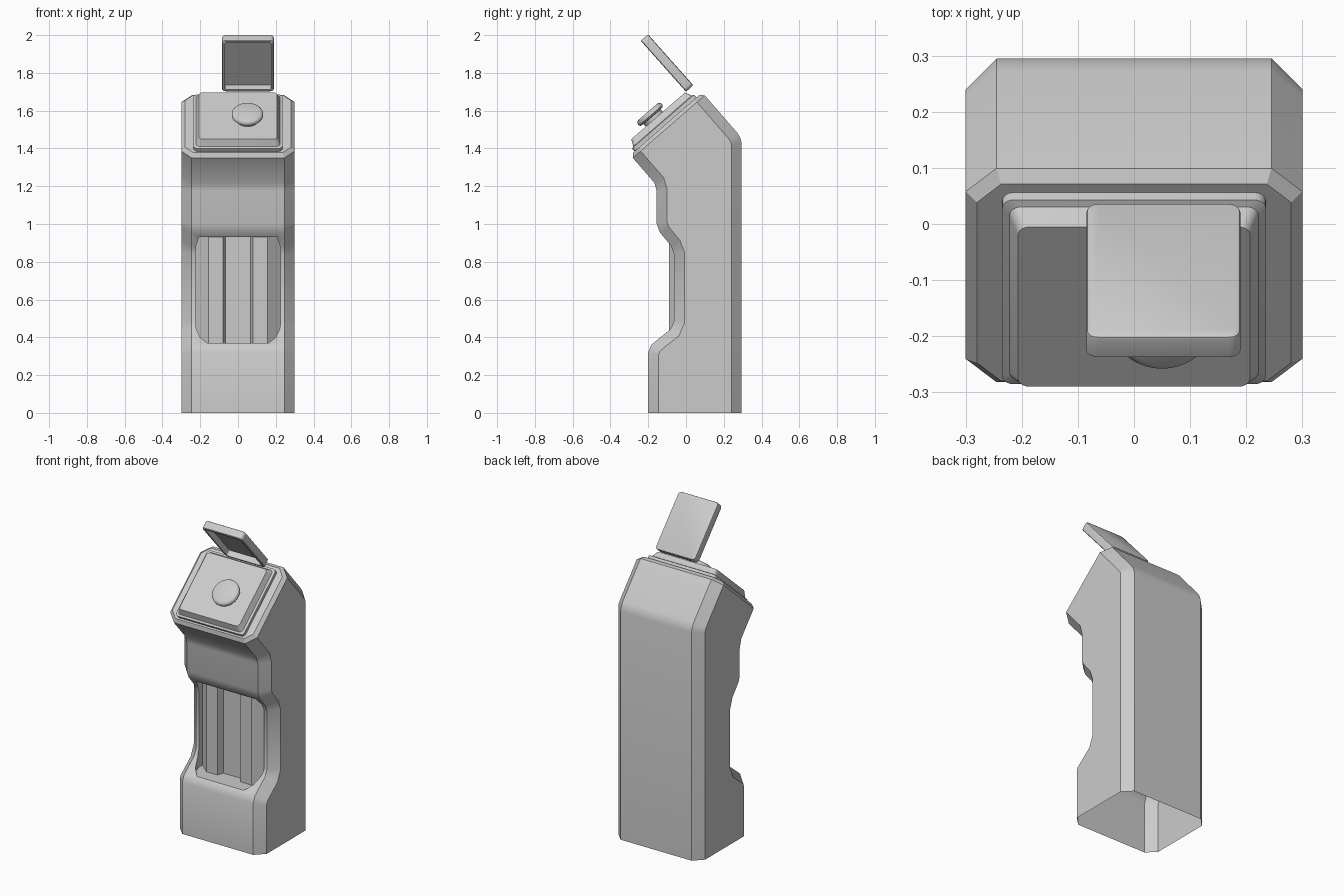
import bpy, bmesh
from math import radians, cos, sin, pi
from mathutils import Matrix, Vector

if "Cube" in bpy.data.objects:
    bpy.data.objects.remove(bpy.data.objects["Cube"])


def finish(name, bm, angle=30):
    bmesh.ops.remove_doubles(bm, verts=bm.verts, dist=1e-5)
    bmesh.ops.recalc_face_normals(bm, faces=bm.faces)
    mesh = bpy.data.meshes.new(name)
    bm.to_mesh(mesh)
    bm.free()
    ob = bpy.data.objects.new(name, mesh)
    bpy.context.collection.objects.link(ob)
    smooth(ob, angle)
    return ob


def smooth(ob, angle=30):
    bpy.ops.object.select_all(action='DESELECT')
    ob.select_set(True)
    bpy.context.view_layer.objects.active = ob
    bpy.ops.object.shade_smooth_by_angle(angle=radians(angle))


def loft(rings, matrix=Matrix()):
    """Skin a stack of equal-length rings and cap both ends."""
    bm = bmesh.new()
    vs = [[bm.verts.new(matrix @ Vector(p)) for p in r] for r in rings]
    n = len(vs[0])
    for a, b in zip(vs, vs[1:]):
        for i in range(n):
            j = (i + 1) % n
            bm.faces.new((a[i], a[j], b[j], b[i]))
    bm.faces.new(vs[0])
    bm.faces.new(vs[-1])
    return bm


def rrect(x0, x1, y0, y1, h, r, seg=5):
    """Rounded rectangle ring at height h."""
    pts = []
    centres = [(x1 - r, y1 - r), (x0 + r, y1 - r), (x0 + r, y0 + r), (x1 - r, y0 + r)]
    for k, (cx, cy) in enumerate(centres):
        for i in range(seg + 1):
            a = (k + i / seg) * pi / 2
            pts.append((cx + r * cos(a), cy + r * sin(a), h))
    return pts


def frame(origin, along):
    """Local x, along-slope and normal axes of a tilted part."""
    x, s = Vector((1, 0, 0)), Vector(along).normalized()
    m = Matrix((x, s, x.cross(s))).transposed().to_4x4()
    m.translation = origin
    return m


def mirrored(half):
    return half + [(-x, y) for x, y in reversed(half)]


def prism(name, outline, z0, z1):
    return finish(name, loft([[(x, y, z) for x, y in outline] for z in (z0, z1)]))


def inset(line, d):
    """Offset an open (y, z) polyline to its right-hand side."""
    pts = [Vector(p) for p in line]
    nor = []
    for a, b in zip(pts, pts[1:]):
        t = (b - a).normalized()
        nor.append(Vector((t.y, -t.x)))
    out = []
    for i, p in enumerate(pts):
        m, n = nor[max(i - 1, 0)], nor[min(i, len(nor) - 1)]
        out.append(tuple(p + (m + n) * d / (1 + m.dot(n))))
    return out


# Body: side profile, narrowed towards both flanks to form the long chamfers
TOP = frame((0, -.295, 1.365), (0, .755, .656))


def on_top(s, h):
    p = TOP @ Vector((0, s, h))
    return (p.y, p.z)


front = [(-.2, 0), (-.2, .32), (-.183, .362), (-.082, .443), (-.063, .487),
         (-.063, .84), (-.08, .885), (-.138, .955), (-.155, 1.0), (-.155, 1.175),
         on_top(0, -.195), on_top(0, 0)]
back = [on_top(.505, 0), on_top(.505, -.285), (.288, 1.455), (.295, 1.425), (.295, 0)]
full = front + back
slim = inset(front, .055) + inset(back, .055)
bm = loft([[(x, y, z) for y, z in p]
           for x, p in ((-.3, slim), (-.245, full), (.245, full), (.3, slim))])

# Merge the slanted top and the base into single faces, then bevel the top rim
inv = TOP.inverted()


def is_top(v):
    return abs((inv @ v.co).z) < 1e-3 and v.co.z > 1.3


def is_seam(e):
    a, b = e.verts
    if abs(a.co.x - b.co.x) > 1e-4 or abs(abs(a.co.x) - .245) > 1e-4:
        return False
    return (is_top(a) and is_top(b)) or max(a.co.z, b.co.z) < 1e-4


bmesh.ops.dissolve_edges(bm, edges=[e for e in bm.edges if is_seam(e)])
bmesh.ops.recalc_face_normals(bm, faces=bm.faces)
rim = [f for f in bm.faces if all(is_top(v) for v in f.verts)]
bmesh.ops.bevel(bm, geom=list(rim[0].edges), offset=.02, segments=1, affect='EDGES')
body = finish('body', bm)

# Vertical pocket in the front
cutter = prism('pocket_cutter', mirrored([(.225, 0), (.225, -.07), (.2, -.135), (.15, -.185)]),
               .37, .93)
cutter.hide_render = True
mod = body.modifiers.new('pocket', 'BOOLEAN')
mod.operation, mod.object, mod.solver = 'DIFFERENCE', cutter, 'EXACT'
deps = bpy.context.evaluated_depsgraph_get()
bm = bmesh.new()
bm.from_mesh(body.evaluated_get(deps).to_mesh())
body.modifiers.clear()
# The shell is open underneath
base = [f for f in bm.faces if f.calc_center_median().z < 1e-3]
bmesh.ops.delete(bm, geom=base, context='FACES')
bm.to_mesh(body.data)
bm.free()
smooth(body)
bpy.data.objects.remove(cutter)

# Ribbed column standing in the pocket
prism('ribbed_column', mirrored([(.224, .01), (.224, -.03), (.155, -.09), (.08, -.09),
                                 (.066, -.05)]), .366, .934)

# Raised control panel on the slanted top
finish('control_panel', loft([
    rrect(-.235, .235, .03, .465, -.005, .02),
    rrect(-.235, .235, .03, .465, .02, .02),
    rrect(-.222, .222, .042, .452, .024, .02),
    rrect(-.207, .207, .059, .436, .06, .02)], TOP))


# Round push button
def disc(r, h):
    return rrect(.05 - r, .05 + r, .22 - r, .22 + r, h, r, 8)


finish('push_button', loft([disc(.06, .055), disc(.06, .078), disc(.076, .08), disc(.083, .087),
                            disc(.083, .1), disc(.077, .108), disc(.066, .112)], TOP), 40)

# Hinged lid, hollow on the side facing the button
LID = frame((0, 0, 1.70), (0, -.664, .747))


def lid_ring(d, h, r):
    return rrect(-.085 + d, .19 - d, d, .361 - d, h, r)


finish('lid', loft([lid_ring(.008, -.052, .015), lid_ring(.002, -.049, .018),
                    lid_ring(0, -.043, .02), lid_ring(0, -.004, .02),
                    lid_ring(.004, 0, .018), lid_ring(.016, 0, .008),
                    lid_ring(.016, -.036, .008)], LID), 40)
